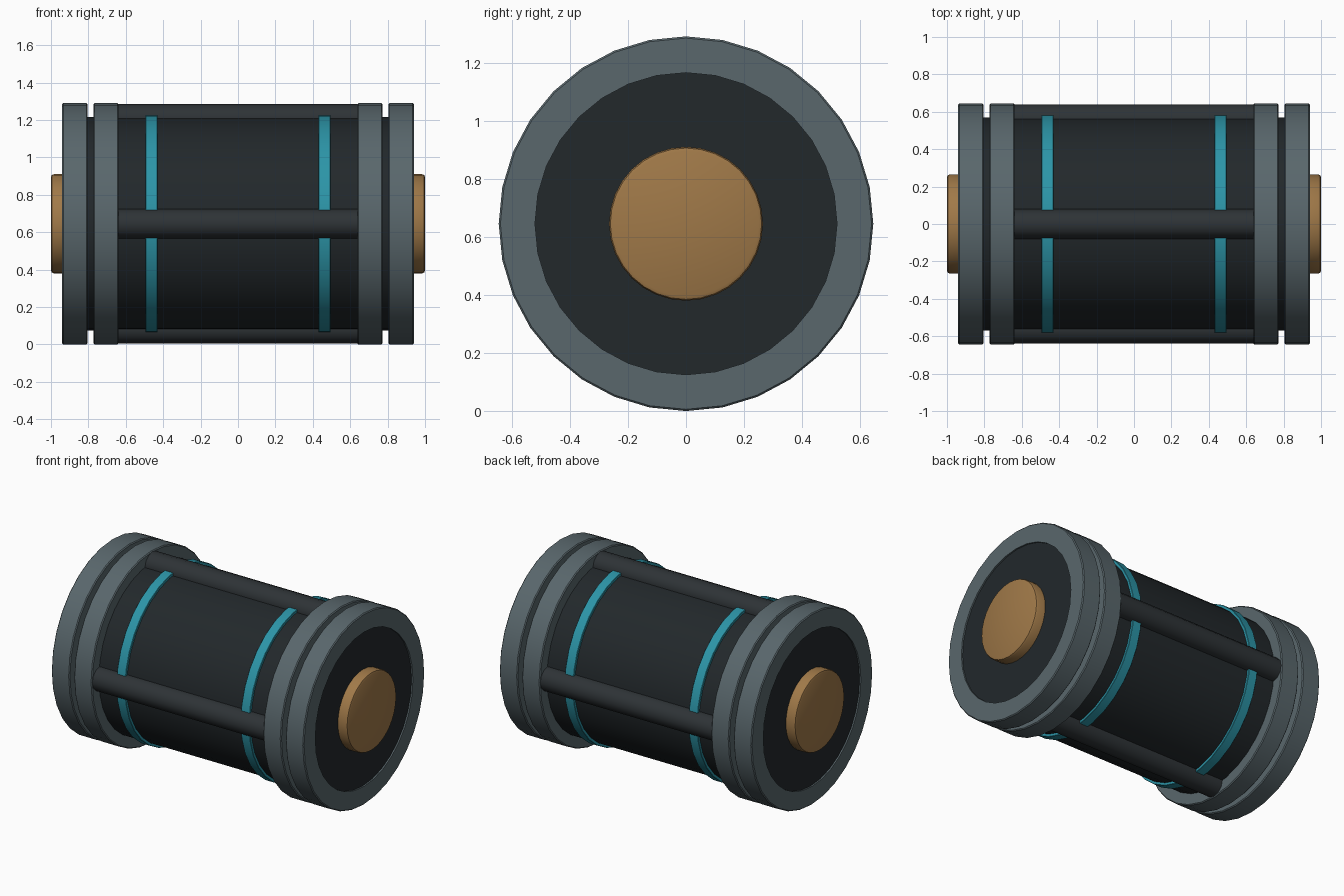
import bpy, math
from mathutils import Matrix

if "Cube" in bpy.data.objects:
    bpy.data.objects.remove(bpy.data.objects["Cube"])

R = 0.645  # outer radius, also the axis height


def material(name, rgb):
    m = bpy.data.materials.new(name)
    m.diffuse_color = (*rgb, 1)
    m.use_nodes = True
    m.node_tree.nodes["Principled BSDF"].inputs["Base Color"].default_value = m.diffuse_color
    return m


STEEL = material("steel", (0.10, 0.135, 0.15))
DARK = material("dark_shell", (0.016, 0.021, 0.024))
BAR = material("bar_metal", (0.027, 0.033, 0.037))
TEAL = material("teal_glow", (0.025, 0.30, 0.39))
BRONZE = material("bronze", (0.35, 0.19, 0.065))


def lathe(name, profile, mat, sides=32, closed=False, y=0.0, z=R):
    """Spin (x, radius) points about an axis parallel to x; open profiles get end caps."""
    n = len(profile)
    verts, faces = [], []
    for i in range(sides):
        a = 2 * math.pi * i / sides
        verts += [(x, r * math.sin(a), r * math.cos(a)) for x, r in profile]
    for i in range(sides):
        j = (i + 1) % sides
        for k in range(n if closed else n - 1):
            m = (k + 1) % n
            faces.append((i * n + k, i * n + m, j * n + m, j * n + k))
    if not closed:
        faces.append([i * n for i in range(sides)])
        faces.append([i * n + n - 1 for i in range(sides)])
    me = bpy.data.meshes.new(name)
    me.from_pydata(verts, [], faces)
    me.materials.append(mat)
    ob = bpy.data.objects.new(name, me)
    ob.location = (0, y, z)
    bpy.context.collection.objects.link(ob)
    bpy.ops.object.select_all(action='DESELECT')
    ob.select_set(True)
    bpy.context.view_layer.objects.active = ob
    bpy.ops.object.mode_set(mode='EDIT')
    bpy.ops.mesh.select_all(action='SELECT')
    bpy.ops.mesh.normals_make_consistent(inside=False)
    bpy.ops.object.mode_set(mode='OBJECT')
    bpy.ops.object.shade_smooth_by_angle(angle=math.radians(35))
    return ob


def ring(name, x0, x1, inner, outer, mat, b=0.006):
    """Flat band with a small chamfer on its outer edges."""
    lathe(name, [(x0, inner), (x0, outer - b), (x0 + b, outer),
                 (x1 - b, outer), (x1, outer - b), (x1, inner)], mat, closed=True)


# Main drum, stepped down where it fills the end collars
lathe("drum", [(-0.93, 0.525), (-0.86, 0.525), (-0.86, 0.57),
               (0.86, 0.57), (0.86, 0.525), (0.93, 0.525)], DARK)

for side, s in (("left", -1), ("right", 1)):
    def span(a, b):
        return sorted((s * a, s * b))

    # Paired steel collars and the teal band
    ring(side + "_end_collar", *span(0.805, 0.94), 0.52, R, STEEL)
    ring(side + "_inner_collar", *span(0.638, 0.772), 0.52, R, STEEL)
    ring(side + "_teal_band", *span(0.43, 0.495), 0.55, 0.587, TEAL, b=0.002)
    # Bronze end contact with a softened rim
    lathe(side + "_end_contact",
          [(s * 0.90, 0.265), (s * 0.985, 0.265), (s * 0.9955, 0.2605),
           (s * 1.0, 0.25)], BRONZE)

# Four guard bars spaced around the drum
for i, label in enumerate(("top", "back", "bottom", "front")):
    a = i * math.pi / 2
    lathe(label + "_guard_bar", [(-0.70, 0.08), (0.70, 0.08)], BAR, sides=12,
          y=0.56 * math.sin(a), z=R + 0.56 * math.cos(a))
